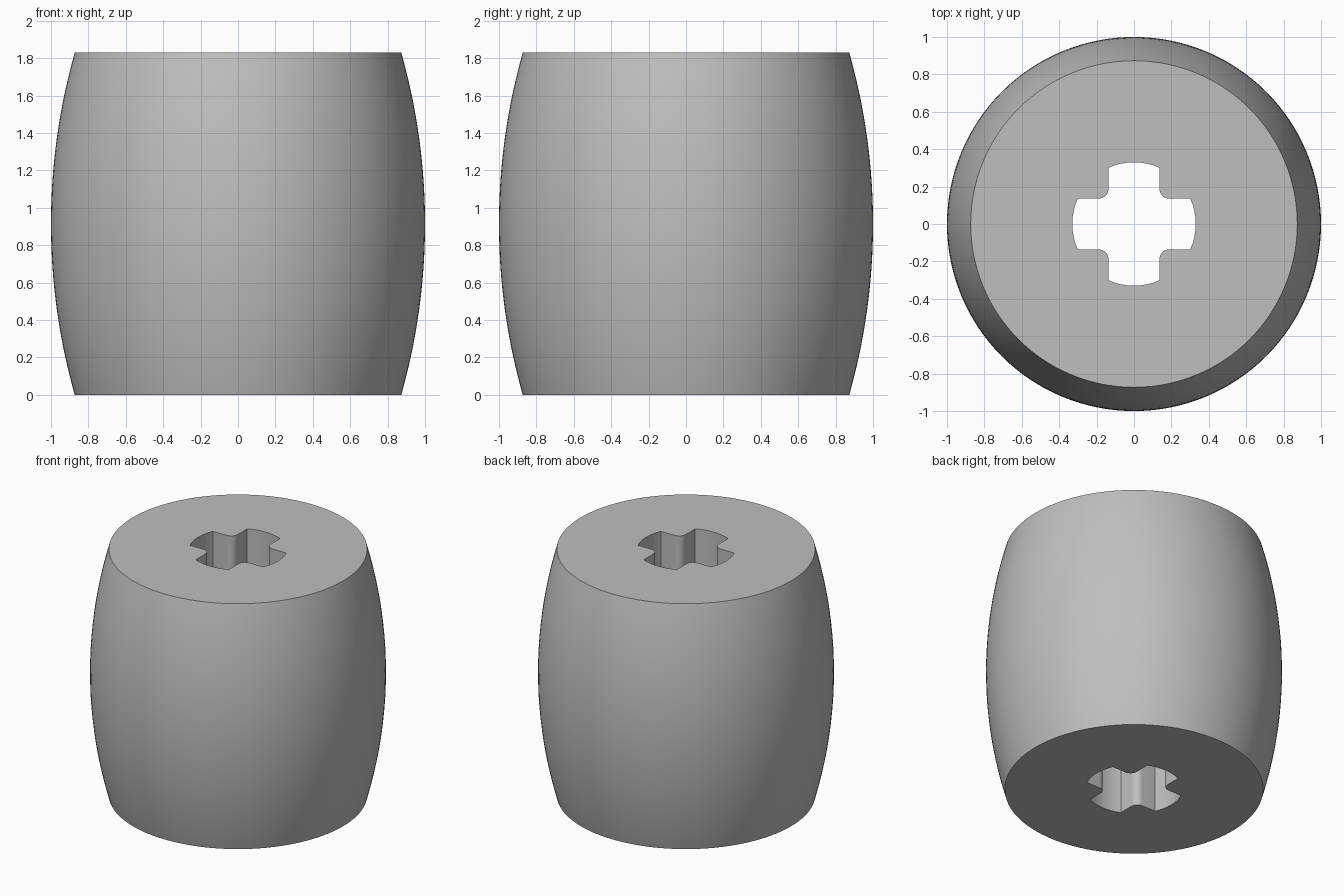
import bpy, bmesh
from math import sin, cos, pi, sqrt, asin, radians
from mathutils import Matrix, Vector

cube = bpy.data.objects.get("Cube")
if cube:
    bpy.data.objects.remove(cube, do_unlink=True)

HEIGHT, END_R, MID_R = 1.83, 0.873, 1.0
HALF = HEIGHT / 2
SEGMENTS, RINGS = 128, 32
SLOT_R, SLOT_HALF, FILLET = 0.33, 0.136, 0.053

grey = bpy.data.materials.new("plain grey")
grey.use_nodes = True
grey.diffuse_color = (0.52, 0.52, 0.52, 1)
grey.node_tree.nodes["Principled BSDF"].inputs["Base Color"].default_value = grey.diffuse_color


def make_object(name, bm):
    bmesh.ops.recalc_face_normals(bm, faces=bm.faces)
    mesh = bpy.data.meshes.new(name)
    bm.to_mesh(mesh)
    bm.free()
    mesh.materials.append(grey)
    obj = bpy.data.objects.new(name, mesh)
    bpy.context.collection.objects.link(obj)
    return obj


# Barrel body: circular-arc profile spun round z, with flat ends
bulge = MID_R - END_R
arc_r = (HALF ** 2 + bulge ** 2) / (2 * bulge)
bm = bmesh.new()
rings = []
for i in range(RINGS + 1):
    z = HEIGHT * i / RINGS
    r = MID_R - arc_r + sqrt(arc_r ** 2 - (z - HALF) ** 2)
    rings.append([bm.verts.new((r * cos(2 * pi * k / SEGMENTS), r * sin(2 * pi * k / SEGMENTS), z))
                  for k in range(SEGMENTS)])
for low, high in zip(rings, rings[1:]):
    for k in range(SEGMENTS):
        n = (k + 1) % SEGMENTS
        bm.faces.new((low[k], low[n], high[n], high[k]))
bm.faces.new(rings[0][::-1])
bm.faces.new(rings[-1])
barrel = make_object("barrel_body", bm)

# Cross-shaped axle hole: one rounded arm end and one filleted corner, four times
tip = asin(SLOT_HALF / SLOT_R)
centre = SLOT_HALF + FILLET
quarter = [Vector((SLOT_R * cos(a), SLOT_R * sin(a), 0))
           for a in (-tip + 2 * tip * i / 12 for i in range(13))]
quarter += [Vector((centre + FILLET * cos(a), centre + FILLET * sin(a), 0))
            for a in (1.5 * pi - pi / 2 * i / 8 for i in range(9))]
bm = bmesh.new()
outline = [bm.verts.new(Matrix.Rotation(q * pi / 2, 3, 'Z') @ p + Vector((0, 0, -0.2)))
           for q in range(4) for p in quarter]
base = bm.faces.new(outline)
top = bmesh.ops.extrude_face_region(bm, geom=[base])
bmesh.ops.translate(bm, vec=(0, 0, HEIGHT + 0.4),
                    verts=[v for v in top["geom"] if isinstance(v, bmesh.types.BMVert)])
cutter = make_object("axle_hole_cutter", bm)
cutter.hide_render = True

# Cut the hole right through the barrel
cut = barrel.modifiers.new("axle hole", 'BOOLEAN')
cut.operation = 'DIFFERENCE'
cut.solver = 'EXACT'
cut.object = cutter
bpy.ops.object.select_all(action='DESELECT')
barrel.select_set(True)
bpy.context.view_layer.objects.active = barrel
bpy.ops.object.modifier_apply(modifier=cut.name)
bpy.data.objects.remove(cutter, do_unlink=True)
bpy.ops.object.shade_smooth_by_angle(angle=radians(30))
